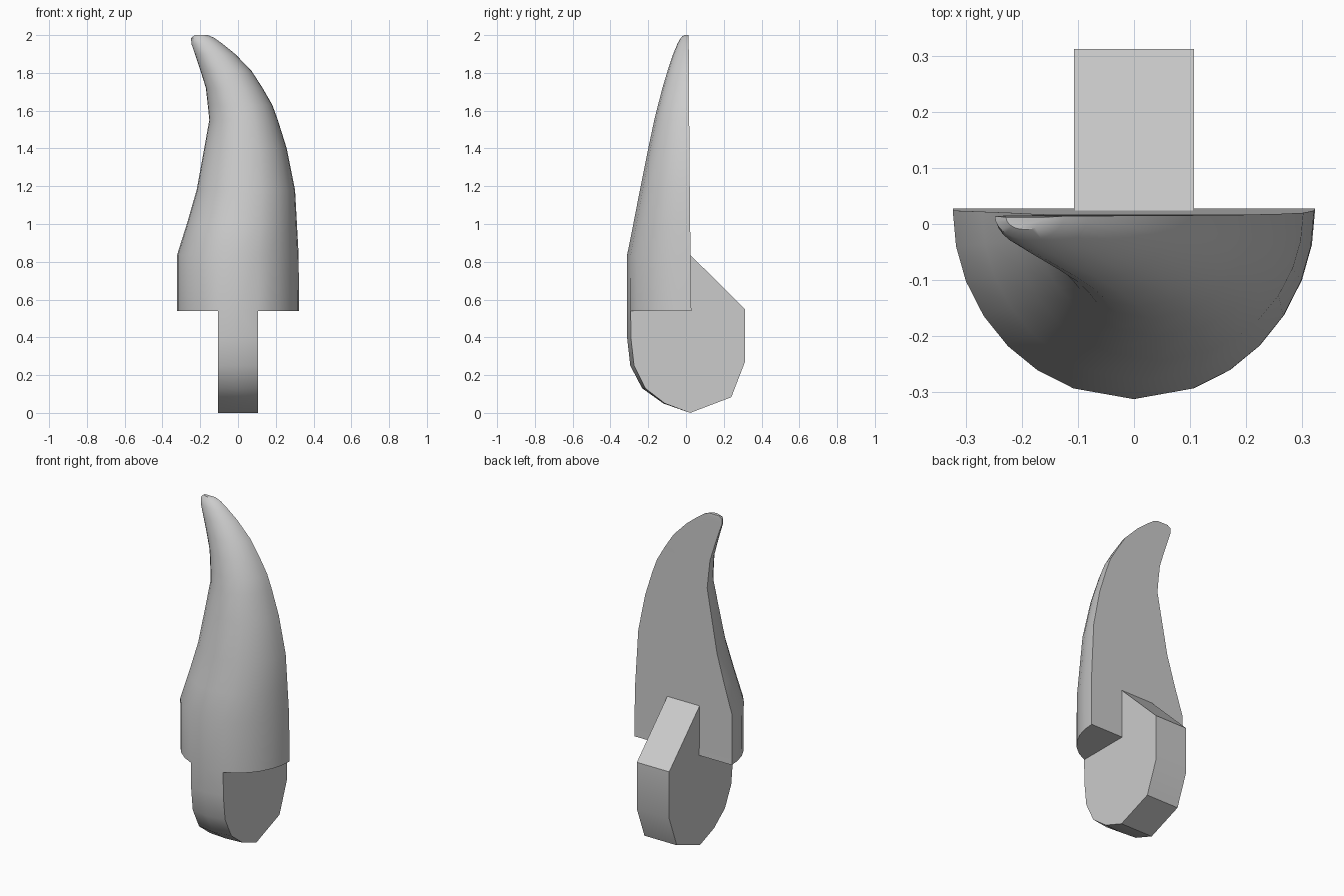
import bpy, bmesh, math

if "Cube" in bpy.data.objects:
    bpy.data.objects.remove(bpy.data.objects["Cube"])

W = 0.107  # half width of the tab

# Horn cross sections: z, left x, right x, front y, back y
SECTIONS = [
    (0.54, -0.323, 0.323, -0.312, 0.028),
    (0.835, -0.323, 0.321, -0.312, 0.024),
    (1.0, -0.271, 0.312, -0.279, 0.022),
    (1.18, -0.219, 0.302, -0.244, 0.02),
    (1.40, -0.179, 0.258, -0.200, 0.018),
    (1.55, -0.152, 0.211, -0.168, 0.017),
    (1.63, -0.160, 0.182, -0.148, 0.016),
    (1.72, -0.170, 0.130, -0.125, 0.016),
    (1.81, -0.198, 0.072, -0.098, 0.015),
    (1.90, -0.228, -0.015, -0.068, 0.015),
    (1.955, -0.247, -0.083, -0.045, 0.014),
    (1.985, -0.248, -0.125, -0.028, 0.014),
    (2.0, -0.228, -0.160, -0.010, 0.012),
]
half = [19.35, 32, 44, 56, 68, 79, 90]
ANGLES = [-a for a in reversed(half)] + [0] + half
C = 7  # index of the centre front point

bm = bmesh.new()
V = bm.verts.new
F = bm.faces.new

# Half-round horn rings, left to right along the front
rings = []
for z, l, r, f, b in SECTIONS:
    ring = []
    for a in ANGLES:
        t = math.radians(a)
        ring.append(V(((l + r) / 2 + (r - l) / 2 * math.sin(t),
                       b + (f - b) * math.cos(t), z)))
    rings.append(ring)
for lo, hi in zip(rings, rings[1:]):
    for i in range(len(ANGLES) - 1):
        F((lo[i], lo[i + 1], hi[i + 1], hi[i]))
F(rings[-1])

# Flat back, with a gap where the tab joins
r0, r1, r2 = rings[:3]
low = [V((s * W, SECTIONS[0][4], 0.54)) for s in (-1, 1)]
top = [V((s * W, SECTIONS[1][4], 0.835)) for s in (-1, 1)]
F((r0[0], r1[0], top[0], low[0]))
F((low[1], top[1], r1[-1], r0[-1]))
F((r1[0], r2[0], r2[-1], r1[-1], top[1], top[0]))
for lo, hi in zip(rings[2:], rings[3:]):
    F((lo[0], hi[0], hi[-1], lo[-1]))

# Underside shoulders on both sides of the tab
F(r0[:C] + [low[0]])
F(r0[C + 1:] + [low[1]])

# Tab: rounded profile (y, z) running under the horn and up the back
PROFILE = [(-0.312, 0.40), (-0.295, 0.25), (-0.232, 0.13), (-0.12, 0.05),
           (0.022, 0.0), (0.24, 0.083), (0.312, 0.27), (0.312, 0.55)]
rows = [[r0[C - 1], r0[C], r0[C + 1]]]
for y, z in PROFILE:
    inset = 0.02 * min(1, max(0, -y / 0.28))
    rows.append([V((-W, y + inset, z)), V((0, y, z)), V((W, y + inset, z))])
for a, b in zip(rows, rows[1:]):
    for i in range(2):
        F((a[i], b[i], b[i + 1], a[i + 1]))
F((rows[-1][0], top[0], top[1], rows[-1][2], rows[-1][1]))
for side, k in ((0, 0), (2, 1)):
    F([row[side] for row in rows] + [top[k], low[k]])

bmesh.ops.recalc_face_normals(bm, faces=bm.faces)
mesh = bpy.data.meshes.new("horn_with_tab")
bm.to_mesh(mesh)
bm.free()
horn = bpy.data.objects.new("horn_with_tab", mesh)
bpy.context.collection.objects.link(horn)
bpy.context.view_layer.objects.active = horn
horn.select_set(True)
bpy.ops.object.shade_smooth_by_angle(angle=math.radians(35))
